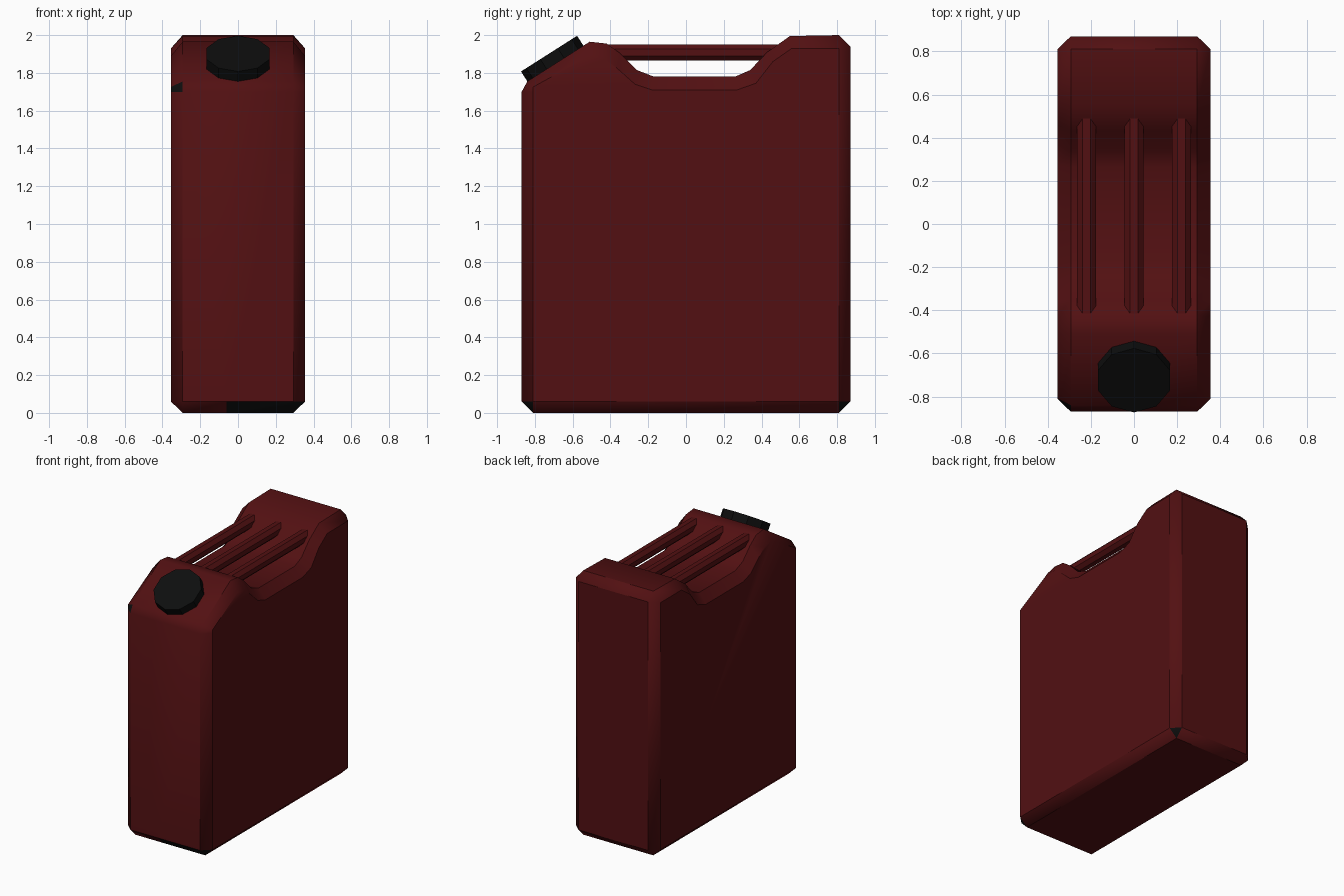
import bpy, bmesh, math
from mathutils import Vector

if "Cube" in bpy.data.objects:
    bpy.data.objects.remove(bpy.data.objects["Cube"])


def material(name, rgb):
    m = bpy.data.materials.new(name)
    m.diffuse_color = (*rgb, 1)
    m.use_nodes = True
    m.node_tree.nodes["Principled BSDF"].inputs["Base Color"].default_value = m.diffuse_color
    return m


red = material("dark red", (0.085, 0.0052, 0.006))
black = material("black", (0.004, 0.0043, 0.0043))


def finish(bm, name, mats, angle=40):
    bmesh.ops.recalc_face_normals(bm, faces=bm.faces)
    me = bpy.data.meshes.new(name)
    bm.to_mesh(me)
    bm.free()
    ob = bpy.data.objects.new(name, me)
    bpy.context.collection.objects.link(ob)
    for m in mats:
        me.materials.append(m)
    bpy.ops.object.select_all(action='DESELECT')
    ob.select_set(True)
    bpy.context.view_layer.objects.active = ob
    bpy.ops.object.shade_smooth_by_angle(angle=math.radians(angle))
    return ob


# Can body: side outline (y, z) and its inset twin, giving chamfered flanks
OUTLINE = [
    (-.81, 0, -.81, .06), (-.87, .06, -.81, .06),
    (-.87, 1.70, -.81, 1.70), (-.84, 1.755, -.81, 1.725),
    (-.51, 1.965, -.51, 1.89), (-.42, 1.955, -.43, 1.875),
    (-.35, 1.905, -.36, 1.82), (-.26, 1.815, -.27, 1.74), (-.17, 1.78, -.18, 1.71),
    (.26, 1.78, .27, 1.71), (.34, 1.815, .37, 1.745), (.43, 1.91, .46, 1.86),
    (.55, 1.995, .56, 1.93), (.81, 2.0, .81, 1.93),
    (.87, 1.94, .81, 1.93), (.87, .06, .81, .06), (.81, 0, .81, .06),
]
bm = bmesh.new()
rings = []
for x, inset in ((-.355, 2), (-.293, 0), (.293, 0), (.355, 2)):
    rings.append([bm.verts.new((x, p[inset], p[inset + 1])) for p in OUTLINE])
n = len(OUTLINE)
for a, b in zip(rings, rings[1:]):
    for i in range(n):
        j = (i + 1) % n
        bm.faces.new((a[i], a[j], b[j], b[i]))
bm.faces.new(rings[0])
bm.faces.new(rings[-1])
bmesh.ops.remove_doubles(bm, verts=bm.verts, dist=0.002)

# Black wear on the front bottom chamfer and on three corners
strip = [f for f in bm.faces if f.calc_center_median().y < -.82
         and f.calc_center_median().z < .05 and abs(f.calc_center_median().x) < .1]
geom = strip + list({e for f in strip for e in f.edges}) + list({v for f in strip for v in f.verts})
bmesh.ops.bisect_plane(bm, geom=geom, plane_co=(-.06, 0, 0), plane_no=(1, 0, 0))
bm.faces.ensure_lookup_table()
for f in bm.faces:
    c = f.calc_center_median()
    size = max((v.co - c).length for v in f.verts)
    front_strip = c.y < -.82 and c.z < .05 and c.x > 0
    right_corner = size < .1 and c.z < .1 and c.x > .3
    top_spot = size < .06 and c.x < -.3 and c.y < -.8 and c.z > 1.6
    f.material_index = int(front_strip or right_corner or top_spot)
finish(bm, "can_body", (red, black))


def rod(name, center, axis, radius, length, sides, mat, spin=0):
    bm = bmesh.new()
    bmesh.ops.create_cone(bm, cap_ends=True, segments=sides,
                          radius1=radius, radius2=radius, depth=length)
    rot = Vector(axis).to_track_quat('Z', 'Y')
    for v in bm.verts:
        c, s = math.cos(spin), math.sin(spin)
        p = Vector((v.co.x * c - v.co.y * s, v.co.x * s + v.co.y * c, v.co.z))
        v.co = rot @ p + Vector(center)
    return finish(bm, name, (mat,), 30)


# Three carrying bars, ends buried in the body
for side, x in (("left", -.22), ("middle", 0), ("right", .22)):
    rod("handle_" + side, (x, .03, 1.908), (0, 1, 0), .047, .98, 8, red, math.pi / 8)

# Slanted screw cap
slope = math.radians(32.5)
normal = Vector((0, -math.sin(slope), math.cos(slope)))
rod("screw_cap", Vector((0, -.725, 1.902)) - normal * .04, normal, .176, .08, 10, black)
